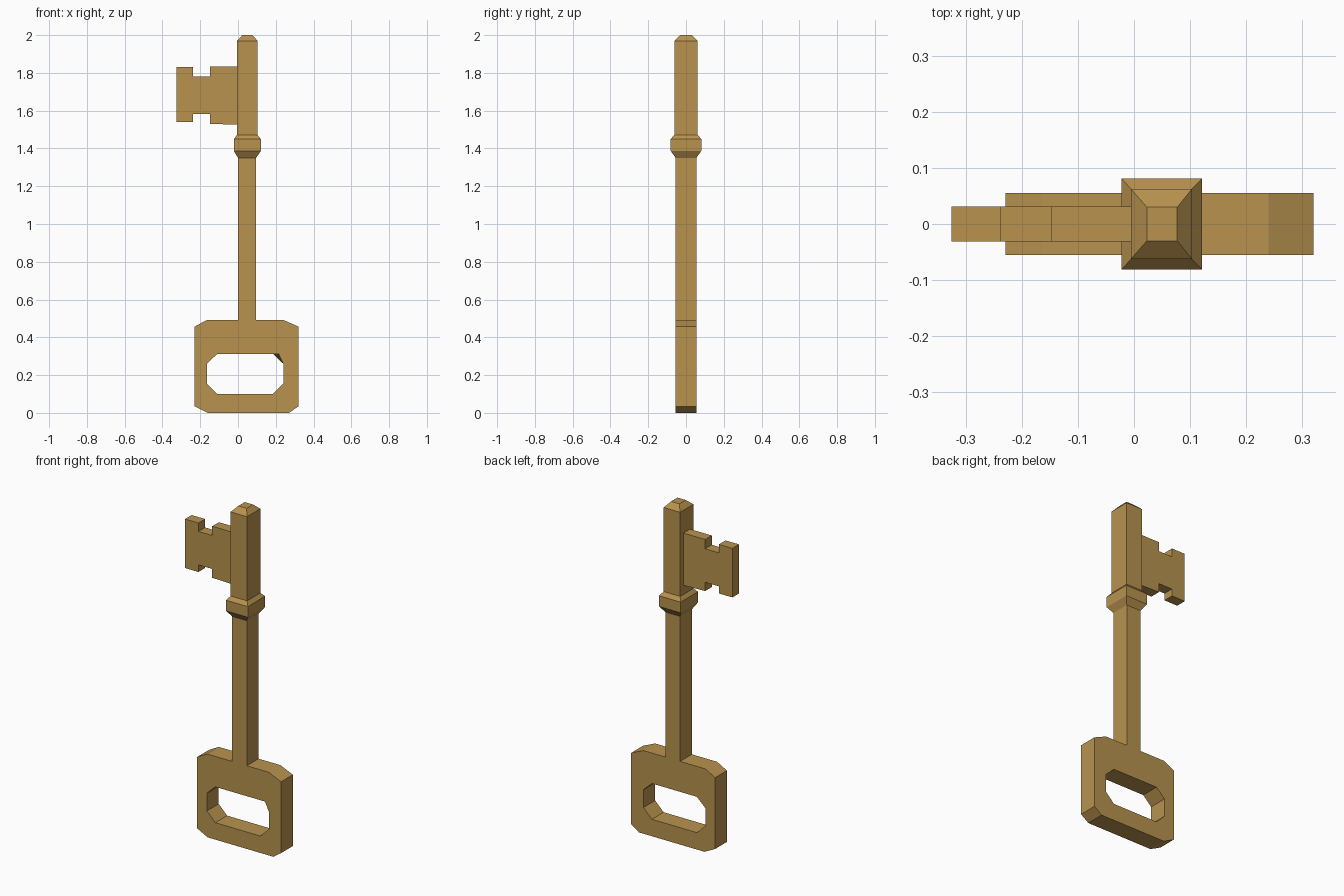
import bpy, bmesh

if "Cube" in bpy.data.objects:
    bpy.data.objects.remove(bpy.data.objects["Cube"])

brass = bpy.data.materials.new("brass")
brass.diffuse_color = (0.48, 0.29, 0.078, 1)
brass.use_nodes = True
brass.node_tree.nodes["Principled BSDF"].inputs["Base Color"].default_value = brass.diffuse_color


def finish(bm, name):
    bmesh.ops.recalc_face_normals(bm, faces=bm.faces)
    me = bpy.data.meshes.new(name)
    bm.to_mesh(me)
    bm.free()
    me.materials.append(brass)
    ob = bpy.data.objects.new(name, me)
    bpy.context.collection.objects.link(ob)
    return ob


def loop(bm, pts, y):
    return [bm.verts.new((x, y, z)) for x, z in pts]


def bridge(bm, a, b):
    n = len(a)
    for i in range(n):
        j = (i + 1) % n
        bm.faces.new((a[i], a[j], b[j], b[i]))


# Bow: chamfered plate with a chamfered window
outer = [(-0.16, 0), (0.27, 0), (0.32, 0.035), (0.32, 0.457),
         (0.24, 0.492), (-0.165, 0.492), (-0.229, 0.457), (-0.229, 0.035)]
hole_back = [(-0.11, 0.10), (0.185, 0.10), (0.24, 0.155), (0.24, 0.26),
             (0.185, 0.312), (-0.11, 0.312), (-0.165, 0.26), (-0.165, 0.155)]
hole_front = list(hole_back)
hole_front[4] = (0.215, 0.312)
bm = bmesh.new()
T = 0.055
rings = [loop(bm, outer, -T), loop(bm, outer, T),
         loop(bm, hole_back, T), loop(bm, hole_front, -T)]
for k in range(4):
    bridge(bm, rings[k], rings[(k + 1) % 4])
finish(bm, "bow")

# Shaft, collar and tip: stacked square sections (z, x0, x1, half depth)
sections = [(0.492, 0.0, 0.096, 0.055), (1.35, 0.0, 0.096, 0.055),
            (1.387, -0.022, 0.121, 0.081), (1.45, -0.022, 0.121, 0.081),
            (1.472, -0.005, 0.103, 0.062), (1.97, -0.005, 0.103, 0.062),
            (2.0, 0.023, 0.077, 0.03)]
bm = bmesh.new()
prev = None
for z, x0, x1, d in sections:
    ring = [bm.verts.new((x, y, z)) for x, y in ((x0, -d), (x1, -d), (x1, d), (x0, d))]
    if prev:
        bridge(bm, prev, ring)
    else:
        bm.faces.new(ring)
    prev = ring
bm.faces.new(prev)
finish(bm, "shaft")

# Bit: notched plate
bit = [(-0.325, 1.54), (-0.237, 1.54), (-0.237, 1.582), (-0.147, 1.582),
       (-0.147, 1.53), (-0.004, 1.526), (-0.004, 1.835), (-0.147, 1.835),
       (-0.147, 1.78), (-0.237, 1.78), (-0.237, 1.83), (-0.325, 1.83)]
bm = bmesh.new()
front, back = loop(bm, bit, -0.031), loop(bm, bit, 0.031)
bm.faces.new(front)
bm.faces.new(back)
bridge(bm, front, back)
finish(bm, "bit")
